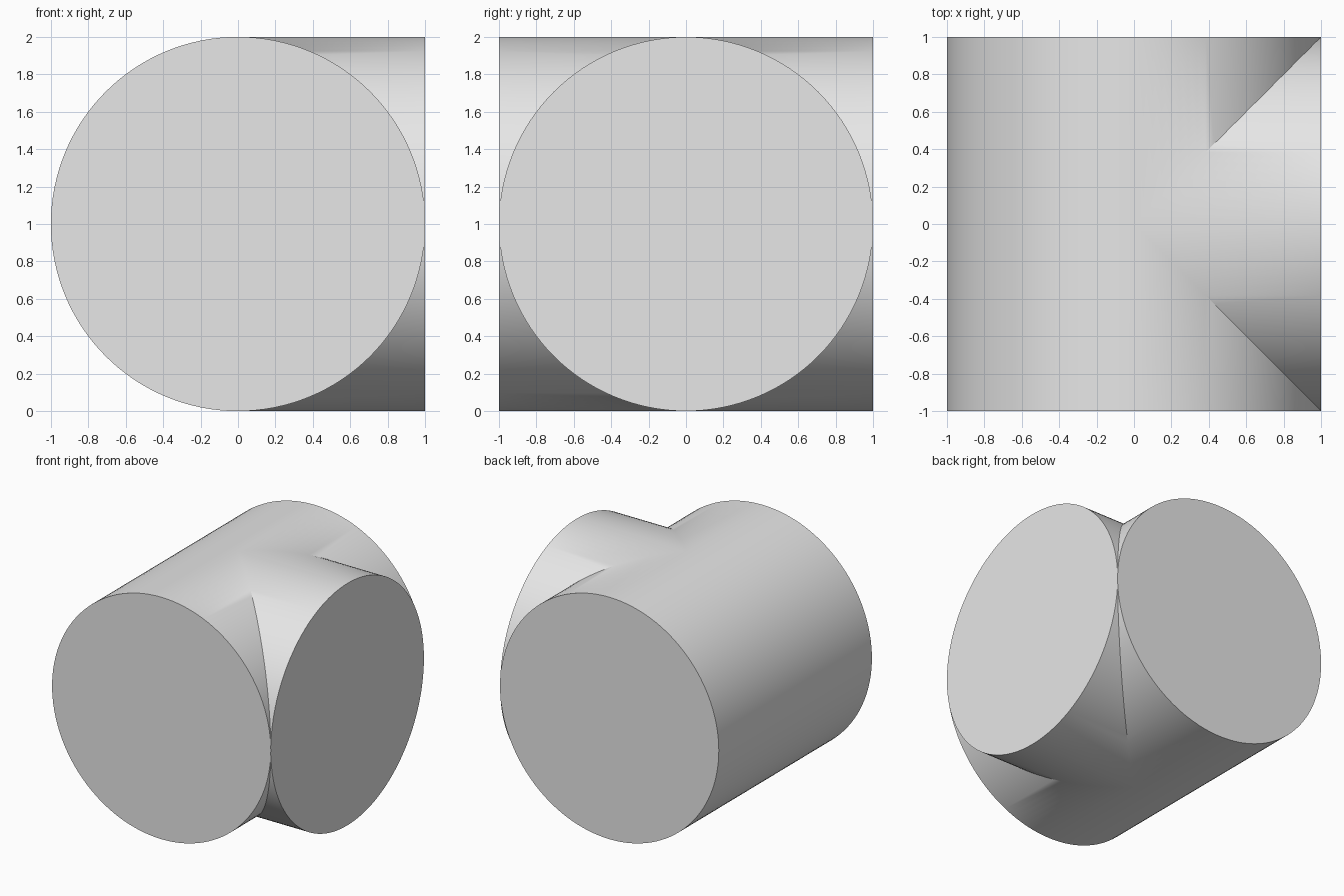
import bpy, bmesh, math

cube = bpy.data.objects.get("Cube")
if cube:
    bpy.data.objects.remove(cube, do_unlink=True)

SEGMENTS = 128
RADIUS = 1.0

# One plain material
grey = bpy.data.materials.new("light_grey")
grey.use_nodes = True
colour = (0.8, 0.8, 0.8, 1.0)
grey.diffuse_color = colour
grey.node_tree.nodes["Principled BSDF"].inputs["Base Color"].default_value = colour

# Circular section shared by both pipes: (offset from the axis, height)
section = []
for i in range(SEGMENTS):
    angle = math.tau * i / SEGMENTS
    section.append((RADIUS * math.sin(angle), RADIUS + RADIUS * math.cos(angle)))

bm = bmesh.new()


def face(points):
    bm.faces.new([bm.verts.new(p) for p in points])


for side in (-1, 1):
    for i in range(SEGMENTS):
        (s, z), (t, w) = section[i], section[(i + 1) % SEGMENTS]
        # Main cylinder along y, stopping at the mitred seam on the branch side
        face([(s, side, z), (t, side, w),
              (t, side * max(t, 0), w), (s, side * max(s, 0), z)])
        # Branch cylinder towards +x, starting at the seam
        if s + t > 0:
            face([(1, side * s, z), (1, side * t, w),
                  (t, side * t, w), (s, side * s, z)])
    # Main end cap
    face([(s, side, z) for s, z in section])

# Branch end cap
face([(1, s, z) for s, z in section])

bmesh.ops.remove_doubles(bm, verts=bm.verts[:], dist=0.00001)
bmesh.ops.recalc_face_normals(bm, faces=bm.faces[:])
for f in bm.faces:
    f.smooth = True

mesh = bpy.data.meshes.new("tee_joint")
bm.to_mesh(mesh)
bm.free()
mesh.materials.append(grey)
mesh.set_sharp_from_angle(angle=math.radians(30))

tee = bpy.data.objects.new("tee_joint", mesh)
bpy.context.collection.objects.link(tee)
